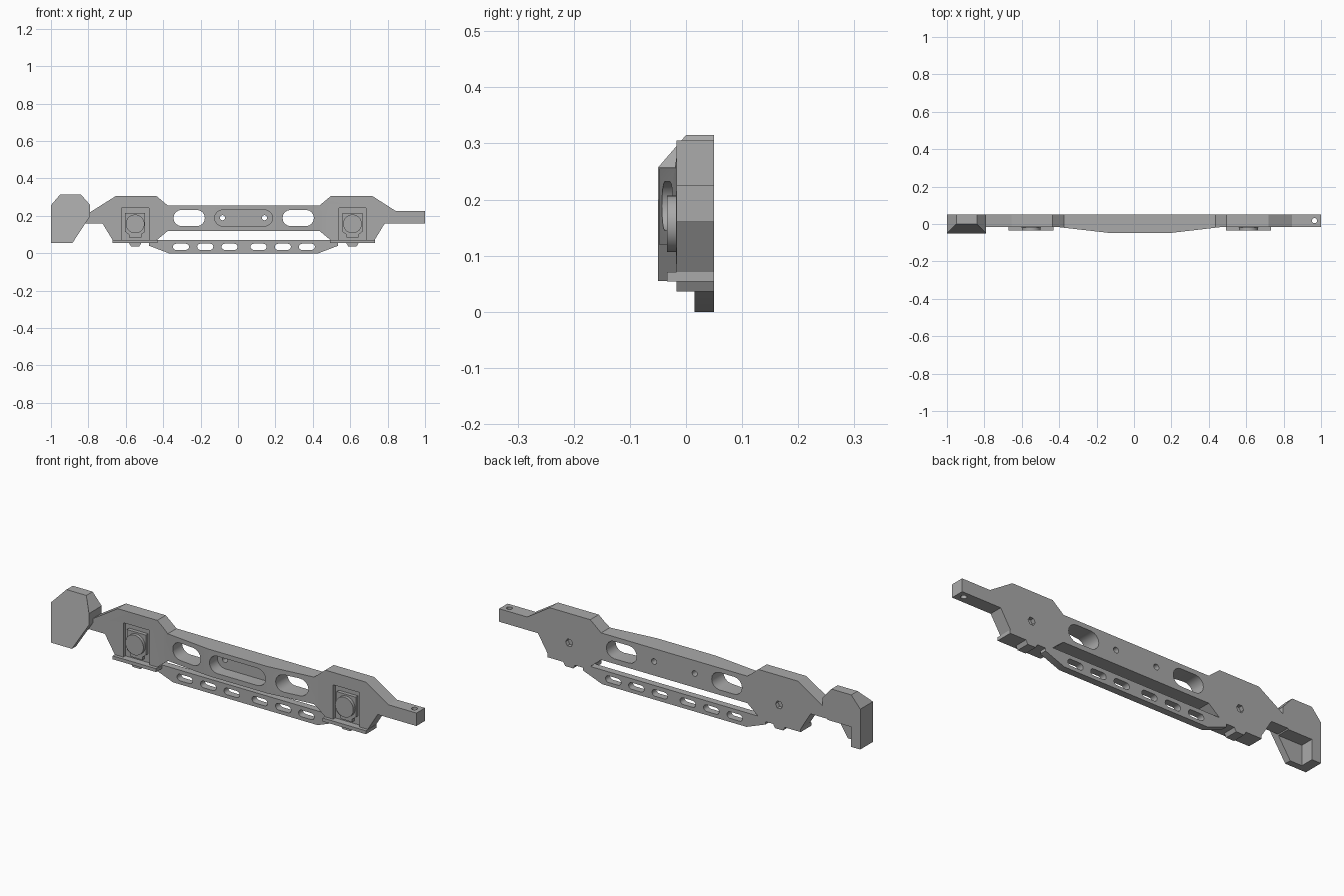
import bpy, bmesh, math

cube = bpy.data.objects.get("Cube")
if cube:
    bpy.data.objects.remove(cube, do_unlink=True)

grey = bpy.data.materials.new("mid_grey")
grey.use_nodes = True
grey.diffuse_color = (0.4, 0.4, 0.4, 1)
grey.node_tree.nodes["Principled BSDF"].inputs["Base Color"].default_value = grey.diffuse_color


def prism(name, points, lo, hi, along="y"):
    """Extrude a profile: (x, z) points along y, or (x, y) points along z."""
    bm = bmesh.new()
    rings = []
    for d in (lo, hi):
        rings.append([bm.verts.new((a, d, b) if along == "y" else (a, b, d)) for a, b in points])
    bm.faces.new(rings[0])
    bm.faces.new(rings[1][::-1])
    n = len(points)
    for i in range(n):
        j = (i + 1) % n
        bm.faces.new((rings[0][i], rings[1][i], rings[1][j], rings[0][j]))
    bmesh.ops.recalc_face_normals(bm, faces=bm.faces)
    mesh = bpy.data.meshes.new(name)
    bm.to_mesh(mesh)
    bm.free()
    mesh.materials.append(grey)
    obj = bpy.data.objects.new(name, mesh)
    bpy.context.collection.objects.link(obj)
    return obj


def rect(x0, x1, z0, z1):
    return [(x0, z0), (x1, z0), (x1, z1), (x0, z1)]


def circle(cx, cz, r, n=24):
    return [(cx + r * math.cos(i * math.tau / n), cz + r * math.sin(i * math.tau / n)) for i in range(n)]


def slot(x0, x1, z0, z1, n=8):
    """Rounded-end slot outline."""
    r, cz = (z1 - z0) / 2, (z0 + z1) / 2
    pts = []
    for cx, start in ((x1 - r, -math.pi / 2), (x0 + r, math.pi / 2)):
        for i in range(n + 1):
            a = start + math.pi * i / n
            pts.append((cx + r * math.cos(a), cz + r * math.sin(a)))
    return pts


def combine(obj, tools, operation="DIFFERENCE"):
    """Apply each tool as a boolean, then remove the tools."""
    for t in tools:
        t.hide_render = True
        m = obj.modifiers.new("cut", "BOOLEAN")
        m.operation, m.solver, m.object = operation, "EXACT", t
    deps = bpy.context.evaluated_depsgraph_get()
    deps.update()
    mesh = bpy.data.meshes.new_from_object(obj.evaluated_get(deps))
    obj.modifiers.clear()
    obj.data = mesh
    for t in tools:
        bpy.data.objects.remove(t, do_unlink=True)


BACK, FRONT = 0.05, -0.017
CLIPS = (-0.55, 0.612)
parts = []

# Main beam: front outline intersected with the bulged plan outline
outline = [(-0.83, 0.22), (-0.79, 0.22), (-0.655, 0.305), (-0.435, 0.305), (-0.375, 0.255),
           (0.435, 0.255), (0.495, 0.305), (0.72, 0.305), (0.845, 0.225), (1, 0.225),
           (1, 0.16), (0.785, 0.16), (0.73, 0.07), (0.495, 0.07), (0.435, 0.12),
           (-0.375, 0.12), (-0.435, 0.07), (-0.67, 0.07), (-0.725, 0.16), (-0.83, 0.16)]
beam = prism("main_beam", outline, -0.1, BACK)
plan = prism("plan_cutter", [(-1.1, FRONT), (-0.4, FRONT), (-0.13, -0.048), (0.195, -0.048),
                             (0.46, FRONT), (1.1, FRONT), (1.1, 0.1), (-1.1, 0.1)], -0.1, 0.5, "z")
combine(beam, [plan], "INTERSECT")

# Openings, centre pocket, pin holes and clip recesses
cuts = [prism("slot_cutter", slot(x, x + 0.168, 0.145, 0.232), -0.2, 0.2) for x in (-0.345, 0.238)]
cuts.append(prism("pocket_cutter", slot(-0.125, 0.185, 0.145, 0.232), -0.2, 0.015))
cuts += [prism("pin_cutter", circle(x, 0.19, 0.014, 16), -0.2, 0.2) for x in (-0.083, 0.142)]
cuts.append(prism("end_hole_cutter", circle(0.965, 0.018, 0.014, 16), 0, 0.4, "z"))
for x in CLIPS:
    cuts.append(prism("recess_cutter", rect(x - 0.073, x + 0.073, 0.05, 0.243), -0.2, 0.0))
    cuts.append(prism("back_hole_cutter", circle(x, 0.158, 0.02, 6), 0.03, 0.2))
combine(beam, cuts)
parts.append(beam)

# Clip assemblies
for side, x in zip(("right", "left"), CLIPS):
    c, w = 0.02, 0.053
    plate = [(x - w + c, 0.085), (x + w - c, 0.085), (x + w - c, 0.1), (x + w, 0.115),
             (x + w, 0.215), (x - w, 0.215), (x - w, 0.115), (x - w + c, 0.1)]
    parts.append(prism(side + "_clip_plate", plate, -0.018, 0.005))
    parts.append(prism(side + "_clip_button", circle(x, 0.157, 0.05, 32), -0.034, 0))
    parts.append(prism(side + "_clip_flange", rect(x - 0.12, x + 0.12, 0.054, 0.071), -0.034, BACK))
    tab = [(x - 0.033, 0.055), (x - 0.022, 0.036), (x + 0.022, 0.036), (x + 0.033, 0.055)]
    parts.append(prism(side + "_clip_tab", tab, FRONT, BACK))

# Lower rail with slots
rail = prism("lower_rail", [(-0.475, 0.04), (-0.37, 0), (0.43, 0), (0.535, 0.04),
                            (0.535, 0.071), (-0.475, 0.071)], 0.015, BACK)
combine(rail, [prism("rail_slot_cutter", slot(x - 0.043, x + 0.043, 0.018, 0.051), -0.2, 0.2)
               for x in (-0.305, -0.175, -0.045, 0.11, 0.24, 0.368)])
parts.append(rail)

# End hook block with sloped crown and a hollow open to the back and below
block = prism("hook_block", [(-1, 0.055), (-0.885, 0.055), (-0.79, 0.2), (-0.79, 0.257),
                             (-0.84, 0.315), (-0.95, 0.315), (-1, 0.257)], -0.05, BACK)
for v in block.data.vertices:
    if v.co.z > 0.3 and v.co.y < 0:
        v.co.y = 0
combine(block, [prism("hook_cutter", rect(-0.95, -0.7, 0, 0.155), -0.017, 0.2)])
parts.append(block)

# Smooth round walls, keep edges sharp
bpy.ops.object.select_all(action="DESELECT")
for p in parts:
    p.select_set(True)
bpy.context.view_layer.objects.active = parts[0]
bpy.ops.object.shade_smooth_by_angle(angle=math.radians(30))
